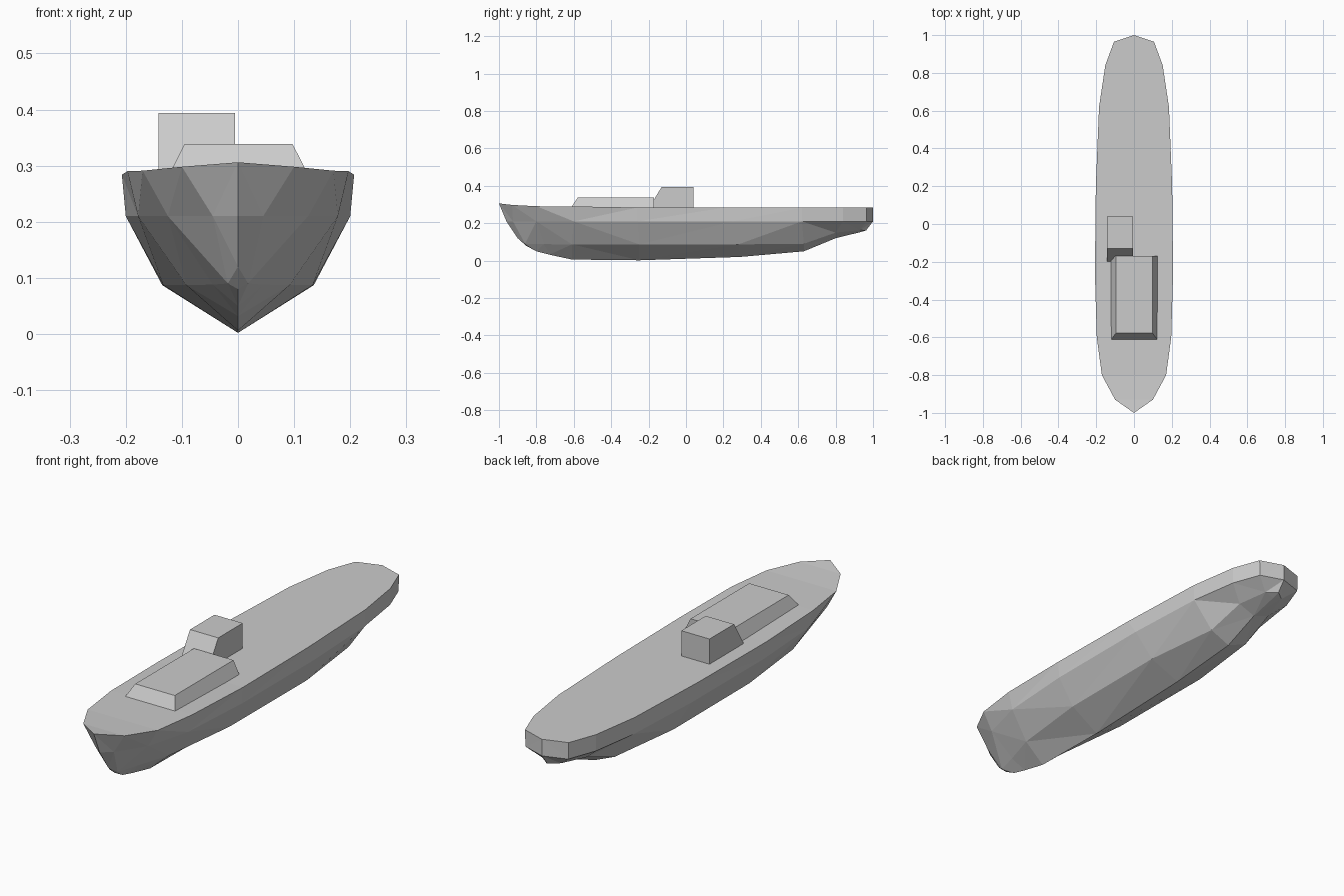
import bpy, bmesh

if "Cube" in bpy.data.objects:
    bpy.data.objects.remove(bpy.data.objects["Cube"])


def make_object(name, bm):
    bmesh.ops.remove_doubles(bm, verts=bm.verts, dist=0.0005)
    bmesh.ops.recalc_face_normals(bm, faces=bm.faces)
    mesh = bpy.data.meshes.new(name)
    bm.to_mesh(mesh)
    bm.free()
    ob = bpy.data.objects.new(name, mesh)
    bpy.context.collection.objects.link(ob)
    return ob


# Half-hull stations, bow to stern:
# deck (x, y, z), knuckle (x, y), chine (x, y, z), keel (y, z)
STATIONS = [
    (0, -1.0, .306, 0, -.96, 0, -.90, .12, -.855, .08),
    (.10, -.93, .298, .045, -.925, .018, -.86, .09, -.80, .05),
    (.17, -.80, .291, .125, -.80, .045, -.76, .088, -.73, .032),
    (.197, -.60, .29, .178, -.60, .092, -.61, .087, -.61, .006),
    (.207, -.26, .284, .20, -.26, .133, -.25, .087, -.25, .002),
    (.202, .20, .283, .20, .25, .135, .28, .087, .29, .02),
    (.185, .62, .283, .183, .62, .095, .63, .09, .63, .05),
    (.152, .84, .283, .15, .84, .08, .80, .15, .80, .12),
    (.106, .965, .283, .104, .965, .045, .93, .163, .93, .152),
    (0, 1.0, .283, 0, 1.0, 0, .965, .165, .965, .162),
]

# Hull and deck, one half lofted and mirrored
bm = bmesh.new()
rows = []
for dx, dy, dz, mx, my, cx, cy, cz, ky, kz in STATIONS:
    pts = [(0, ky, kz), (cx, cy, cz), (mx, my, .21), (dx, dy, dz), (0, dy, dz)]
    rows.append([bm.verts.new(p) for p in pts])
for a, b in zip(rows, rows[1:]):
    for i in range(4):
        bm.faces.new((a[i], b[i], b[i + 1], a[i + 1]))
bmesh.ops.triangulate(bm, faces=bm.faces)
geom = bm.verts[:] + bm.edges[:] + bm.faces[:]
copy = bmesh.ops.duplicate(bm, geom=geom)["geom"]
for v in copy:
    if isinstance(v, bmesh.types.BMVert):
        v.co.x *= -1
make_object("hull", bm)


def tapered_box(name, bottom, top):
    """Box between two rectangles given as (x0, x1, y0, y1, z)."""
    bm = bmesh.new()
    lo, hi = [[bm.verts.new((x, y, r[4])) for x, y in
               ((r[0], r[2]), (r[1], r[2]), (r[1], r[3]), (r[0], r[3]))]
              for r in (bottom, top)]
    bm.faces.new(lo[::-1])
    bm.faces.new(hi)
    for i in range(4):
        j = (i + 1) % 4
        bm.faces.new((lo[i], lo[j], hi[j], hi[i]))
    return make_object(name, bm)


# Low cabin with sloped front and sides
tapered_box("cabin", (-.125, .127, -.617, -.17, .28), (-.095, .097, -.577, -.17, .339))
# Offset wheelhouse with raked front
tapered_box("wheelhouse", (-.142, -.005, -.2, .04, .28), (-.142, -.005, -.13, .04, .394))
